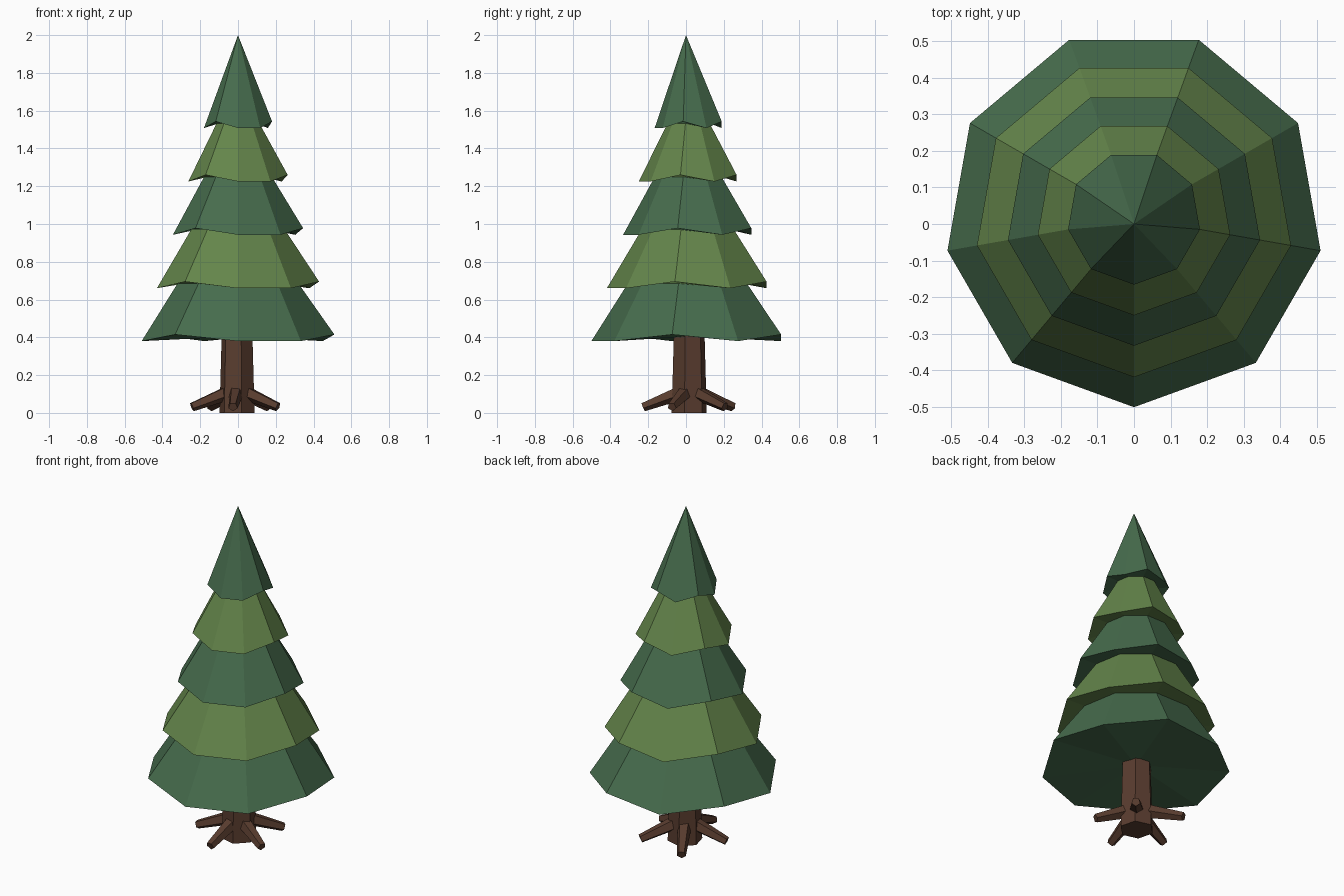
import bpy, bmesh, math
from mathutils import Vector

if "Cube" in bpy.data.objects:
    bpy.data.objects.remove(bpy.data.objects["Cube"])

CX, CY = -0.005, 0.017   # trunk axis offset


def material(name, rgb):
    m = bpy.data.materials.new(name)
    m.diffuse_color = (*rgb, 1)
    m.use_nodes = True
    m.node_tree.nodes["Principled BSDF"].inputs["Base Color"].default_value = m.diffuse_color
    return m


GREEN = material("dark green", (0.062, 0.150, 0.074))
OLIVE = material("olive green", (0.127, 0.235, 0.070))
BROWN = material("bark brown", (0.100, 0.046, 0.028))


def finish(bm, name, mats):
    bmesh.ops.recalc_face_normals(bm, faces=bm.faces)
    me = bpy.data.meshes.new(name)
    bm.to_mesh(me)
    bm.free()
    for m in mats:
        me.materials.append(m)
    ob = bpy.data.objects.new(name, me)
    bpy.context.collection.objects.link(ob)
    return ob


def bridge(bm, a, b, mat=0):
    n = len(a)
    for i in range(n):
        j = (i + 1) % n
        bm.faces.new((a[i], a[j], b[j], b[i])).material_index = mat


def fan(bm, ring, tip, mat=0):
    for i in range(len(ring)):
        bm.faces.new((ring[i], ring[(i + 1) % len(ring)], tip)).material_index = mat


# Foliage: nine-sided stacked skirts, every other rim corner lifted
SIDES = 9


def skirt_ring(bm, r, z, lift=0.0):
    ring = []
    for i in range(SIDES):
        a = math.radians(310 + 40 * i)
        ring.append(bm.verts.new((r * math.cos(a), CY + r * math.sin(a),
                                  z + lift * (i % 2))))
    return ring


rims = [(0.518, 0.38), (0.436, 0.66), (0.350, 0.943), (0.267, 1.225), (0.183, 1.508)]
necks = [(0.325, 0.685), (0.252, 0.97), (0.182, 1.25), (0.115, 1.533)]
bm = bmesh.new()
below = None
for k, (r, z) in enumerate(rims):
    mat = k % 2
    rim = skirt_ring(bm, r, z, 0.035)
    if below:
        bridge(bm, below, rim, mat)                              # underside
    else:
        fan(bm, rim, bm.verts.new((0, CY, 0.405)), mat)          # bottom cover
    if k < len(necks):
        below = skirt_ring(bm, *necks[k])
        bridge(bm, rim, below, mat)                              # sloping skirt
    else:
        fan(bm, rim, bm.verts.new((0, 0, 2.0)), mat)             # pointed top
finish(bm, "foliage", [GREEN, OLIVE])


# Tapered prism between two points, used for trunk and roots
def taper(name, p, q, r0, r1, sides, turn=0.0):
    p, q = Vector(p), Vector(q)
    axis = (q - p).normalized()
    u = axis.cross(Vector((0, 0, 1)))
    u = u.normalized() if u.length > 0.01 else Vector((1, 0, 0))
    v = axis.cross(u)
    bm = bmesh.new()
    rings = []
    for c, r in ((p, r0), (q, r1)):
        rings.append([bm.verts.new(c + r * (u * math.cos(t) + v * math.sin(t)))
                      for t in (math.radians(turn) + math.tau * i / sides
                                for i in range(sides))])
        bm.faces.new(rings[-1])
    bridge(bm, *rings)
    return finish(bm, name, [BROWN])


taper("trunk", (CX, CY, 0), (CX, CY, 0.42), 0.096, 0.084, 6, 45)

# Five roots spread around the trunk foot
for i, reach in enumerate((0.235, 0.25, 0.27, 0.245, 0.245)):
    a = math.radians(-23 + 72 * i)
    d = Vector((math.cos(a), math.sin(a), 0))
    base = Vector((CX, CY, 0))
    taper(f"root_{i + 1}", base + d * 0.03 + Vector((0, 0, 0.115)),
          base + d * reach + Vector((0, 0, 0.032)), 0.042, 0.025, 5, 90)
